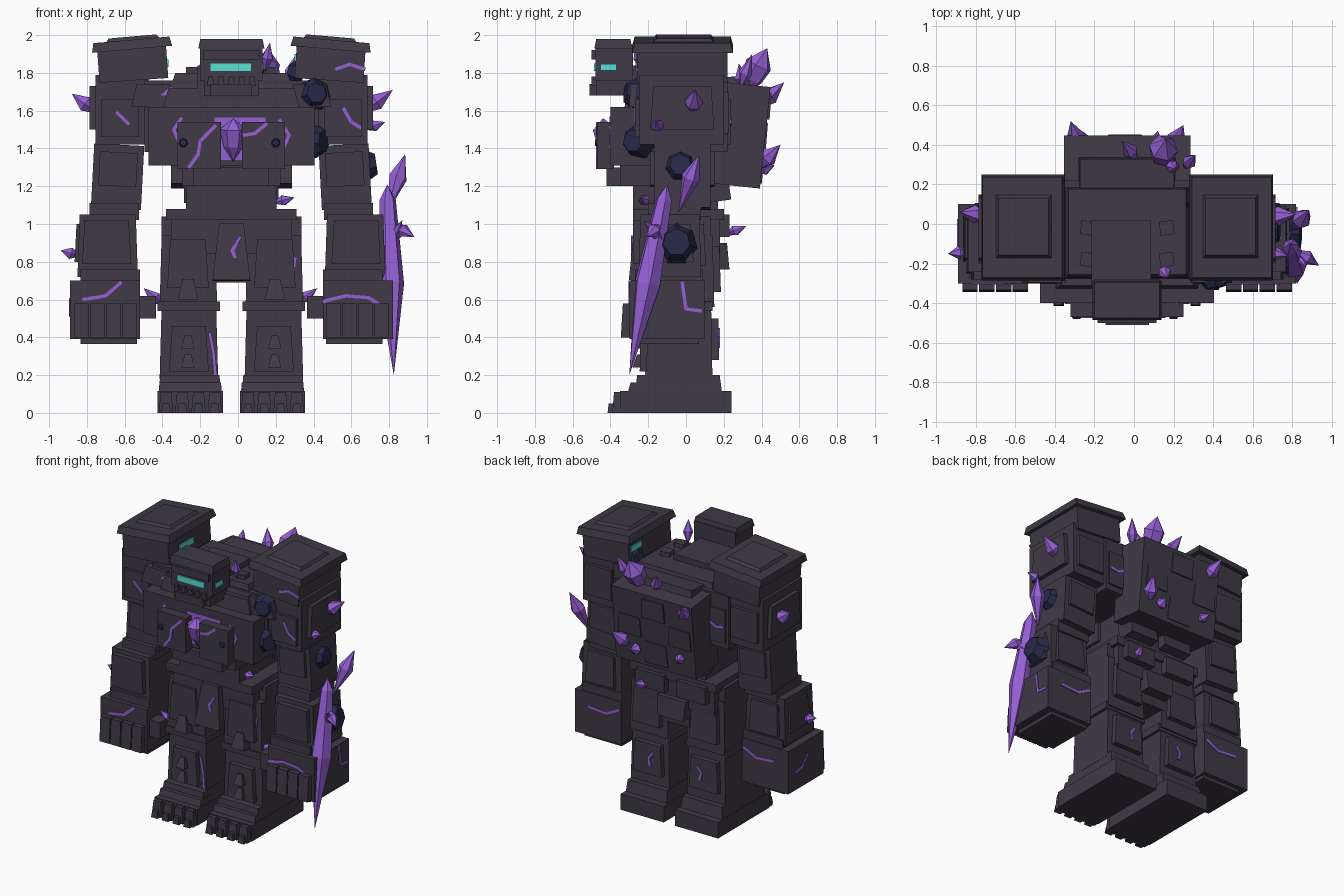
import bpy, bmesh, math
from mathutils import Vector, Matrix, Euler

if "Cube" in bpy.data.objects:
    bpy.data.objects.remove(bpy.data.objects["Cube"], do_unlink=True)
CX = -.035  # body symmetry plane

def material(name, *rgb):
    m = bpy.data.materials.new(name)
    m.use_nodes = True
    m.diffuse_color = (*rgb, 1)
    m.node_tree.nodes["Principled BSDF"].inputs["Base Color"].default_value = (*rgb, 1)
    return m

ROCK = material("dark_rock", .05, .041, .06)
PURPLE = material("purple_crystal", .3, .115, .66)
TEAL = material("teal_glow", .09, .76, .64)
BLUE = material("dark_blue_gem", .02, .021, .065)

def finish(name, bm, mat):
    bmesh.ops.recalc_face_normals(bm, faces=bm.faces[:])
    mesh = bpy.data.meshes.new(name)
    bm.to_mesh(mesh)
    bm.free()
    mesh.materials.append(mat)
    bpy.context.collection.objects.link(bpy.data.objects.new(name, mesh))

def box(name, u, y, z, mat=ROCK, taper=(1, 1), tilt=(0, 0, 0), side=1):
    """Block from ranges measured from the symmetry plane; taper scales its top."""
    bm = bmesh.new()
    bmesh.ops.create_cube(bm, size=1)
    turn = Euler([math.radians(a) for a in tilt]).to_matrix()
    middle = Vector([sum(r) / 2 for r in (u, y, z)])
    for v in bm.verts:
        if v.co.z > 0:
            v.co.x, v.co.y = v.co.x * taper[0], v.co.y * taper[1]
        v.co = turn @ Vector([c * (r[1] - r[0]) for c, r in zip(v.co, (u, y, z))]) + middle
        v.co.x = v.co.x * side + CX
    finish(name, bm, mat)

def pair(name, u, y, z, **options):
    box("left_" + name, u, y, z, **options)
    box("right_" + name, u, y, z, side=-1, **options)

def crystal(name, base, tip, radius, rings=((.5, 1),)):
    """Six-sided pointed crystal; rings give position along it and relative width."""
    bm = bmesh.new()
    base, tip = Vector(base), Vector(tip)
    turn = (tip - base).to_track_quat("Z", "Y")
    circle = [Vector((math.cos(a), math.sin(a), 0)) for a in (math.tau * i / 6 for i in range(6))]
    loops = [[bm.verts.new(base)] * 6]
    for along, width in rings:
        loops.append([bm.verts.new(base.lerp(tip, along) + turn @ c * radius * width) for c in circle])
    loops.append([bm.verts.new(tip)] * 6)
    for low, high in zip(loops, loops[1:]):
        for i in range(6):
            bm.faces.new(list(dict.fromkeys((low[i - 1], low[i], high[i], high[i - 1]))))
    finish(name, bm, PURPLE)

def gem(name, centre, normal, radius):
    """Flat-topped stone set on a surface."""
    bm = bmesh.new()
    turn = Vector(normal).to_track_quat("Z", "Y").to_matrix().to_4x4()
    bmesh.ops.create_cone(bm, cap_ends=True, segments=7, radius1=radius, radius2=radius * .6,
                          depth=radius * .7, matrix=Matrix.Translation(centre) @ turn)
    finish(name, bm, BLUE)

def vein(level, points, axis="y", width=.018):
    """Thin glowing crack made of strips on the plane where axis equals level."""
    normal = Vector((axis == "x", axis == "y", 0))
    spots = [Vector((level, *p) if axis == "x" else (p[0], level, p[1])) for p in points]
    for a, b in zip(spots, spots[1:]):
        along = (b - a).normalized()
        turn = Matrix((along, normal.cross(along), normal)).transposed()
        size = ((b - a).length + width / 2, width, .009)
        bm = bmesh.new()
        bmesh.ops.create_cube(bm, size=1)
        for v in bm.verts:
            v.co = turn @ Vector([c * s for c, s in zip(v.co, size)]) + (a + b) / 2
        finish("glowing_crack", bm, PURPLE)

# Head
box("head", (-.165, .165), (-.48, -.28), (1.76, 1.95))
box("head_cap", (-.175, .175), (-.485, -.285), (1.93, 1.98), taper=(.94, .9))
box("brow", (-.15, .15), (-.5, -.46), (1.87, 1.92))
box("jaw", (-.145, .145), (-.475, -.29), (1.68, 1.77))
box("chin", (-.11, .11), (-.51, -.46), (1.68, 1.74))
for i in range(5):
    box("tooth", (-.13 + i * .055, -.09 + i * .055), (-.5, -.46), (1.73, 1.78), taper=(.6, 1))
box("eye_band", (-.11, .105), (-.487, -.478), (1.81, 1.85), mat=TEAL)
pair("side_eye", (.162, .17), (-.45, -.37), (1.815, 1.845), mat=TEAL)
box("neck", (-.18, .12), (-.32, .02), (1.66, 1.84))
# Torso
box("upper_torso", (-.46, .46), (-.27, .22), (1.38, 1.76))
box("collar", (-.33, .33), (-.28, .2), (1.7, 1.8), taper=(.9, .9))
box("chest", (-.44, .44), (-.4, -.15), (1.31, 1.62))
box("chest_shelf", (-.37, .37), (-.33, -.15), (1.58, 1.72), taper=(.9, .8))
pair("collar_plate", (.3, .53), (-.3, -.2), (1.62, 1.74), taper=(.75, .9))
pair("chest_plate", (.055, .285), (-.47, -.38), (1.29, 1.54))
box("lower_chest", (-.26, .26), (-.35, -.1), (1.2, 1.34))
box("belly_plate", (-.2, .2), (-.42, -.2), (1.2, 1.3))
box("abdomen", (-.24, .24), (-.28, .17), (1.06, 1.34))
for near in (-.215, -.055):
    pair("top_stud", (.165, .235), (near, near + .07), (1.76, 1.83), tilt=(0, 0, 8))
box("core_glow", (-.06, .06), (-.406, -.398), (1.34, 1.56), mat=PURPLE)
box("core_glow_bar", (-.09, .18), (-.406, -.398), (1.54, 1.565), mat=PURPLE)
crystal("core_crystal", (CX + .01, -.41, 1.33), (CX + .01, -.44, 1.56), .07, ((.35, .75), (.75, 1)))
# Back hump and its layered plates
box("back_hump", (-.32, .32), (.16, .42), (1.2, 1.74), tilt=(-6, 0, 0))
box("hump_top", (-.25, .25), (.15, .34), (1.7, 1.78), taper=(.95, .9), tilt=(4, 0, 0))
for row, (low, high) in enumerate(((1.24, 1.4), (1.42, 1.56), (1.58, 1.72))):
    for column in range(3):
        left, shift = -.3 + column * .2, .02 * ((row + column) % 2)
        box("back_plate", (left, left + .18), (.3, .39 + row * .02 + shift),
            (low - shift, high - shift), taper=(.92, .95), tilt=(-6, 0, 0))
pair("shoulder_blade", (.3, .44), (.15, .235), (1.42, 1.66))
pair("lower_back_plate", (.03, .25), (.1, .23), (1.12, 1.26), tilt=(8, 0, 0))
# Shoulders
pair("shoulder_base", (.34, .705), (-.26, .22), (1.76, 1.94), tilt=(0, 4, 0))
pair("shoulder_cap", (.315, .74), (-.285, .25), (1.925, 1.975), taper=(.95, .95), tilt=(0, 5, 0))
pair("shoulder_inset", (.375, .67), (-.18, .155), (1.965, 1.993), taper=(.86, .86), tilt=(0, 5, 0))
box("left_shoulder_glow", (.333, .341), (.08, .2), (1.86, 1.9), mat=TEAL)
box("right_shoulder_glow", (.333, .341), (-.14, .02), (1.83, 1.87), mat=TEAL, side=-1)
pair("shoulder_block", (.44, .72), (-.25, .2), (1.42, 1.79))
pair("shoulder_side_plate", (.7, .75), (-.19, .15), (1.5, 1.73), taper=(1, .9))
pair("shoulder_front_plate", (.49, .69), (-.27, -.2), (1.46, 1.66))
pair("shoulder_back_plate", (.48, .69), (.15, .225), (1.48, 1.7))
# Arms and hands
pair("upper_arm", (.47, .735), (-.17, .13), (1.08, 1.42), tilt=(0, -3, 0))
pair("upper_arm_plate", (.5, .7), (-.19, .15), (1.2, 1.38), tilt=(0, -3, 0))
pair("elbow", (.49, .75), (-.2, .08), (1.02, 1.11))
pair("forearm", (.495, .815), (-.25, .08), (.72, 1.05), taper=(.93, .95))
pair("forearm_front_plate", (.53, .79), (-.28, -.2), (.79, 1.02), taper=(.9, 1))
pair("forearm_side_plate", (.78, .83), (-.19, .04), (.8, 1), taper=(.6, .85))
pair("forearm_back_plate", (.54, .77), (.05, .105), (.78, 1), taper=(.9, .6))
pair("wrist", (.485, .8), (-.27, .09), (.69, .76))
pair("hand", (.485, .855), (-.3, .1), (.39, .7))
pair("palm", (.5, .8), (-.27, .07), (.365, .4))
for left in (.5, .585, .67, .755):
    pair("finger", (left, left + .078), (-.345, -.2), (.4, .58), taper=(1, .85))
pair("thumb", (.4, .5), (-.27, -.17), (.5, .62))
# Pelvis
box("belt", (-.345, .345), (-.28, .2), (1.02, 1.08))
box("pelvis", (-.32, .32), (-.23, .18), (.84, 1.04))
box("crotch", (-.1, .1), (-.19, .15), (.69, .9))
box("loin_plate", (-.1, .1), (-.29, -.23), (.7, 1), taper=(.65, .8), tilt=(-5, 0, 0))
pair("hip_plate", (.3, .37), (-.16, .13), (.88, 1.04))
pair("seat_plate", (.05, .28), (.12, .23), (.93, 1.05))
box("tail_plate", (-.1, .1), (.1, .23), (.76, .9), taper=(1.15, .8))
# Legs and feet
pair("thigh", (.075, .38), (-.22, .15), (.56, .94), taper=(.93, .95))
pair("thigh_front_plate", (.12, .34), (-.25, -.18), (.66, .92), taper=(.85, .9))
pair("thigh_back_plate", (.12, .34), (.1, .185), (.64, .88), taper=(.9, .8))
pair("knee", (.06, .39), (-.23, .14), (.54, .59))
pair("shin", (.07, .38), (-.21, .14), (.18, .57), taper=(.93, .96))
pair("shin_front_plate", (.12, .33), (-.245, -.18), (.22, .46), taper=(.85, .9))
for low, size in ((.24, .07), (.34, .07), (.6, .11)):
    pair("leg_spike", (.23 - size / 2, .23 + size / 2), (-.285, -.21), (low, low + size), taper=(.5, .3))
pair("calf_plate", (.11, .34), (.1, .175), (.28, .5), taper=(.9, .9))
pair("ankle", (.055, .385), (-.27, .19), (.11, .2), taper=(.95, .95))
pair("foot", (.045, .39), (-.35, .24), (0, .115))
pair("foot_bridge", (.05, .385), (-.31, -.15), (.1, .16), taper=(.97, .8))
for left in (.05, .136, .222, .308):
    pair("toe", (left, left + .076), (-.39, -.3), (0, .11), taper=(.75, .8))
    pair("toe_claw", (left + .012, left + .064), (-.415, -.36), (0, .05), taper=(.7, .8))
# Large crystal blade on the left arm
crystal("crystal_blade", (.79, -.1, 1.21), (.825, -.3, .2), .072, ((.08, .6), (.52, 1)))
crystal("blade_shard", (.79, -.04, 1.06), (.885, .07, 1.37), .05, ((.6, 1),))
crystal("hump_main_crystal", (.13, .3, 1.68), (.16, .43, 1.93), .075, ((.35, .8), (.65, 1)))
# Smaller crystals on arms, shoulders, hump and hips
for base, tip, radius in (
        ((.81, -.13, 1), (.935, -.21, .93), .038), ((.8, -.1, .88), (.87, -.22, 1.02), .035),
        ((.64, .03, 1.58), (.82, .05, 1.71), .05), ((.66, -.14, 1.5), (.78, -.16, 1.54), .033),
        ((-.73, .04, 1.58), (-.88, .06, 1.69), .048), ((-.83, -.14, .83), (-.94, -.15, .86), .035),
        ((-.38, -.15, .56), (-.5, -.18, .66), .035), ((.3, -.15, .57), (.42, -.2, .66), .032),
        ((.18, -.2, 1.11), (.3, -.24, 1.14), .03), ((.14, -.22, 1.8), (.17, -.27, 1.96), .034),
        ((.02, .32, 1.7), (-.06, .42, 1.87), .04), ((.18, .3, 1.7), (.21, .28, 1.85), .035),
        ((.25, .28, 1.7), (.31, .35, 1.9), .036), ((-.27, .36, 1.6), (-.32, .52, 1.75), .05),
        ((.18, .36, 1.28), (.25, .5, 1.42), .05), ((.1, .36, 1.28), (.12, .47, 1.31), .04),
        ((-.22, .36, 1.3), (-.26, .47, 1.33), .035), ((.15, .2, .94), (.2, .32, .99), .03)):
    crystal("small_crystal", base, tip, radius)
# Dark blue gems
gem("shoulder_gem", (.41, -.29, 1.69), (.2, -1, .1), .09)
gem("chest_gem", (.425, -.265, 1.44), (1, -.55, 0), .1)
gem("arm_gem", (.7, -.03, 1.31), (1, 0, .15), .095)
gem("forearm_gem", (.8, -.05, .9), (1, 0, .1), .12)
gem("collar_gem", (.3, .14, 1.8), (-1, .3, .2), .08)
for x in (-.29, .2):
    gem("chest_plate_gem", (x, -.47, 1.43), (0, -1, 0), .03)
# Glowing cracks on the front
for level, points in (
        (-.262, ((.52, 1.82), (.59, 1.845), (.67, 1.82))), (-.271, ((.56, 1.61), (.6, 1.54), (.65, 1.51))),
        (-.271, ((-.64, 1.59), (-.58, 1.53))), (-.293, ((-.35, 1.72), (-.4, 1.68))),
        (-.471, ((-.12, 1.52), (-.2, 1.44), (-.21, 1.37), (-.26, 1.3))),
        (-.471, ((.03, 1.47), (.09, 1.48), (.15, 1.53))), (-.401, ((.22, 1.55), (.27, 1.47), (.24, 1.4))),
        (-.401, ((-.3, 1.56), (-.34, 1.5), (-.31, 1.43))), (-.286, ((.01, .93), (-.03, .86), (0, .78))),
        (-.301, ((-.82, .6), (-.7, .62), (-.62, .69))), (-.301, ((.45, .59), (.57, .62), (.69, .61), (.74, .58))),
        (-.213, ((-.15, .42), (-.13, .32), (-.12, .2))), (-.217, ((.3, .82), (.29, .74)))):
    vein(level, points)
# Glowing cracks on the sides and back
vein(.821, ((-.02, .69), (0, .55), (.08, .54)), axis="x")
vein(-.891, ((-.12, .6), (-.06, .53), (.02, .52)), axis="x")
for side in (-1, 1):
    for level, spots in ((.101, ((.5, .64), (.6, .59), (.74, .6))), (.176, ((.18, .44), (.21, .4), (.2, .35))),
                         (.236, ((.31, 1.56), (.37, 1.53), (.43, 1.54)))):
        vein(level, [(CX + side * u, z) for u, z in spots])
